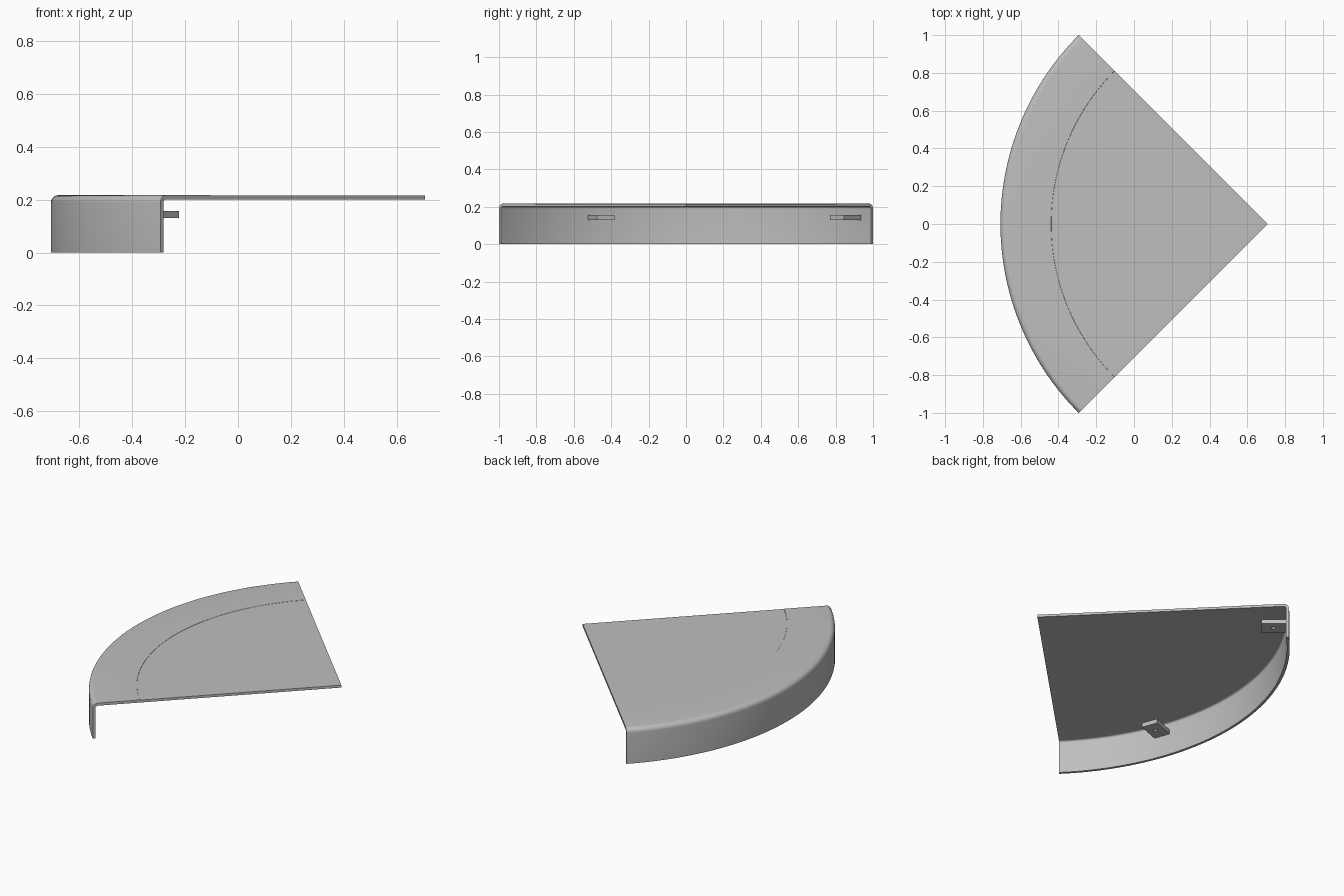
import bpy, bmesh
from math import sin, cos, pi, radians
from mathutils import Matrix, Vector

cube = bpy.data.objects.get("Cube")
if cube:
    bpy.data.objects.remove(cube, do_unlink=True)

RADIUS = 2 ** 0.5
APEX = Vector((RADIUS / 2, 0, 0))
WALL = 0.016
TOP = 0.217
SEGMENTS = 64

grey = bpy.data.materials.new("plain_grey")
grey.use_nodes = True
colour = (0.52, 0.52, 0.52, 1)
grey.diffuse_color = colour
grey.node_tree.nodes["Principled BSDF"].inputs["Base Color"].default_value = colour


def make_object(name, bm):
    bmesh.ops.recalc_face_normals(bm, faces=bm.faces)
    mesh = bpy.data.meshes.new(name)
    bm.to_mesh(mesh)
    bm.free()
    mesh.materials.append(grey)
    obj = bpy.data.objects.new(name, mesh)
    bpy.context.collection.objects.link(obj)
    return obj


def activate(obj):
    bpy.ops.object.select_all(action='DESELECT')
    obj.select_set(True)
    bpy.context.view_layer.objects.active = obj


def fillet(r, z, size, steps=6):
    """Rounded corner from horizontal to vertical."""
    angles = [pi / 2 * i / steps for i in range(steps + 1)]
    return [(r - size + size * sin(a), z - size + size * cos(a)) for a in angles]


# Cover profile from the plate top, over the rim, and back along the underside
step = 1.145
profile = [(step, TOP - 0.001), (step + 0.001, TOP)]
profile += fillet(RADIUS, TOP, 0.028)
profile += [(RADIUS, 0), (RADIUS - WALL, 0)]
profile += reversed(fillet(RADIUS - WALL, TOP - WALL, 0.012))

# Quarter-round cover: the profile swept about the apex and closed at both ends
bm = bmesh.new()
tip_top = bm.verts.new(APEX + Vector((0, 0, TOP - 0.001)))
tip_bottom = bm.verts.new(APEX + Vector((0, 0, TOP - WALL)))
rings = []
for i in range(SEGMENTS + 1):
    a = radians(135 + 90 * i / SEGMENTS)
    rings.append([bm.verts.new(APEX + Vector((r * cos(a), r * sin(a), z)))
                  for r, z in profile])
for ring, following in zip(rings, rings[1:]):
    bm.faces.new((tip_top, ring[0], following[0]))
    bm.faces.new((tip_bottom, following[-1], ring[-1]))
    for j in range(len(profile) - 1):
        bm.faces.new((ring[j], ring[j + 1], following[j + 1], following[j]))
for ring in (rings[0], rings[-1]):
    bm.faces.new([tip_top] + ring + [tip_bottom])
cover = make_object("quarter_round_cover", bm)
activate(cover)
bpy.ops.object.shade_smooth_by_angle(angle=radians(30))


# Mounting tabs on the inside of the wall, each with a screw hole
def mounting_tab(name, degrees):
    inner, outer, width, low, high = 1.256, 1.404, 0.098, 0.13, 0.157
    turn = Matrix.Translation(APEX) @ Matrix.Rotation(radians(degrees), 4, 'Z')
    middle = (low + high) / 2

    bm = bmesh.new()
    box = Matrix.Translation(((inner + outer) / 2, 0, middle))
    size = Matrix.Diagonal((outer - inner, width, high - low, 1))
    bmesh.ops.create_cube(bm, size=1, matrix=turn @ box @ size)
    tab = make_object(name, bm)

    bm = bmesh.new()
    bmesh.ops.create_cone(bm, cap_ends=True, segments=20, radius1=0.011, radius2=0.011,
                          depth=0.1, matrix=turn @ Matrix.Translation((1.323, 0, middle)))
    cutter = make_object("hole_cutter", bm)
    cutter.hide_render = True

    activate(tab)
    cut = tab.modifiers.new("screw_hole", 'BOOLEAN')
    cut.object = cutter
    cut.operation = 'DIFFERENCE'
    cut.solver = 'EXACT'
    bpy.ops.object.modifier_apply(modifier=cut.name)
    bpy.data.objects.remove(cutter, do_unlink=True)


mounting_tab("back_mounting_tab", 140)
mounting_tab("front_mounting_tab", 200)
